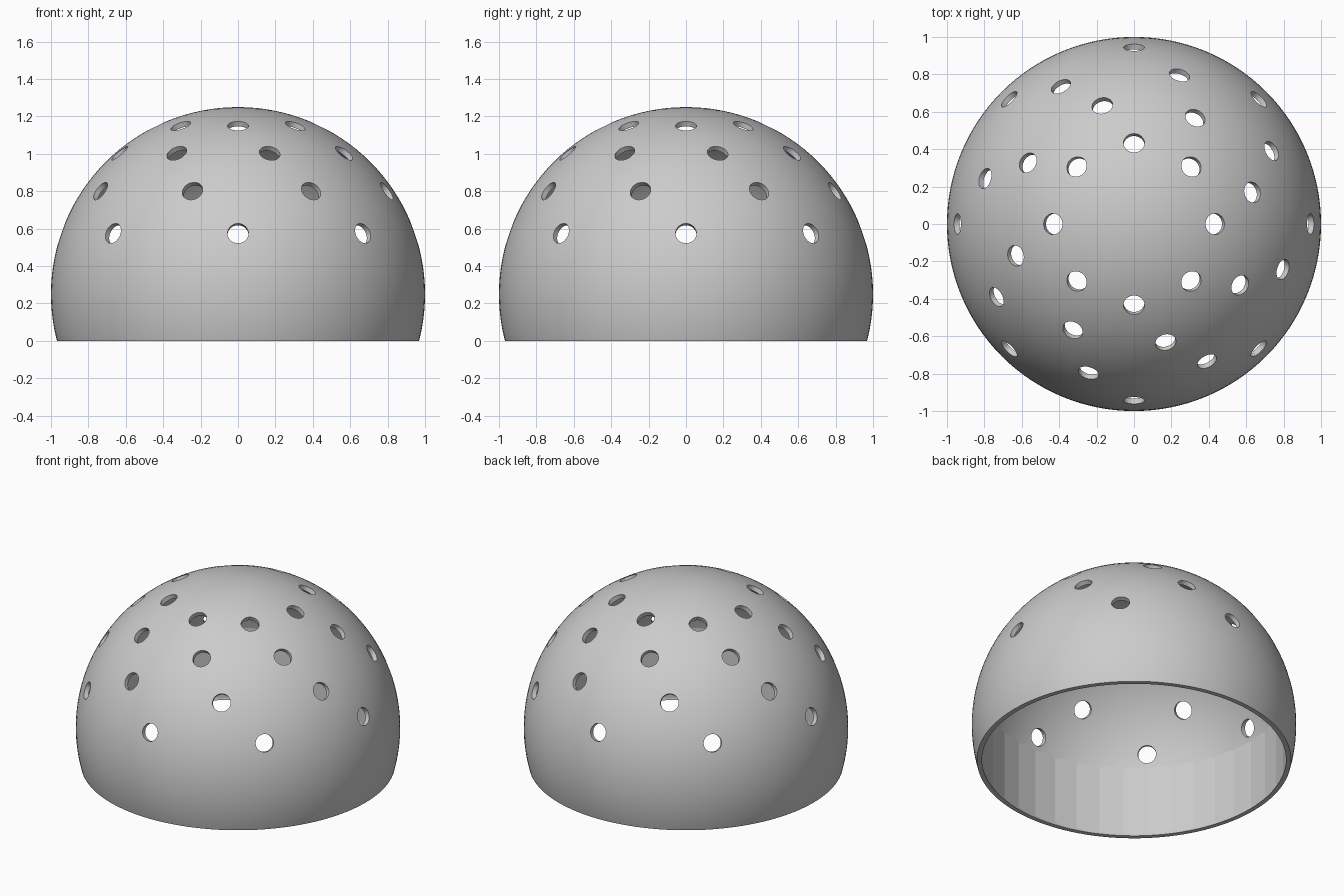
import bpy, bmesh, math
from mathutils import Matrix, Vector

if "Cube" in bpy.data.objects:
    bpy.data.objects.remove(bpy.data.objects["Cube"])

CENTRE = Vector((0, 0, 0.25))
WALL = 0.03

grey = bpy.data.materials.new("light grey")
grey.diffuse_color = (0.6, 0.6, 0.6, 1)
grey.use_nodes = True
grey.node_tree.nodes["Principled BSDF"].inputs["Base Color"].default_value = grey.diffuse_color


def make_object(name, bm):
    mesh = bpy.data.meshes.new(name)
    bm.to_mesh(mesh)
    bm.free()
    ob = bpy.data.objects.new(name, mesh)
    bpy.context.collection.objects.link(ob)
    return ob


def ball(name, radius):
    bm = bmesh.new()
    bmesh.ops.create_uvsphere(bm, u_segments=128, v_segments=64, radius=radius,
                              matrix=Matrix.Translation(CENTRE))
    return make_object(name, bm)


def add_cylinder(bm, radius, depth, segments, matrix):
    bmesh.ops.create_cone(bm, cap_ends=True, segments=segments, radius1=radius,
                          radius2=radius, depth=depth, matrix=matrix)


def combine(target, tool, operation):
    """Apply a boolean and remove the tool object."""
    mod = target.modifiers.new("cut", 'BOOLEAN')
    mod.operation, mod.object, mod.solver = operation, tool, 'EXACT'
    bpy.context.view_layer.objects.active = target
    bpy.ops.object.modifier_apply(modifier=mod.name)
    bpy.data.objects.remove(tool)


# Hollow: ball limited by a faceted straight-sided bore
cavity = ball("cavity", 1 - WALL)
bm = bmesh.new()
add_cylinder(bm, 0.943, 4, 40, Matrix.Identity(4))
combine(cavity, make_object("bore", bm), 'INTERSECT')

# Dome shell
dome = ball("dome", 1.0)
combine(dome, cavity, 'DIFFERENCE')

# Flat open base at z = 0
bm = bmesh.new()
bmesh.ops.create_cube(bm, size=4, matrix=Matrix.Translation((0, 0, -2)))
combine(dome, make_object("base_cutter", bm), 'DIFFERENCE')

# Four rings of eight radial holes: (elevation, starting angle)
bm = bmesh.new()
for elevation, start in ((19, 0), (33.5, 28), (49, 15), (64.3, 0)):
    for k in range(8):
        e, a = math.radians(elevation), math.radians(start + 45 * k)
        d = Vector((math.cos(e) * math.cos(a), math.cos(e) * math.sin(a), math.sin(e)))
        rot = d.to_track_quat('Z', 'Y').to_matrix().to_4x4()
        add_cylinder(bm, 0.056, 0.3, 32, Matrix.Translation(CENTRE + d) @ rot)
combine(dome, make_object("hole_cutters", bm), 'DIFFERENCE')

# Material and shading: smooth ball, crisp bore facets and hole edges
dome.data.materials.clear()
dome.data.materials.append(grey)
for p in dome.data.polygons:
    p.material_index = 0
bpy.ops.object.select_all(action='DESELECT')
dome.select_set(True)
bpy.context.view_layer.objects.active = dome
bpy.ops.object.shade_smooth_by_angle(angle=math.radians(7))
